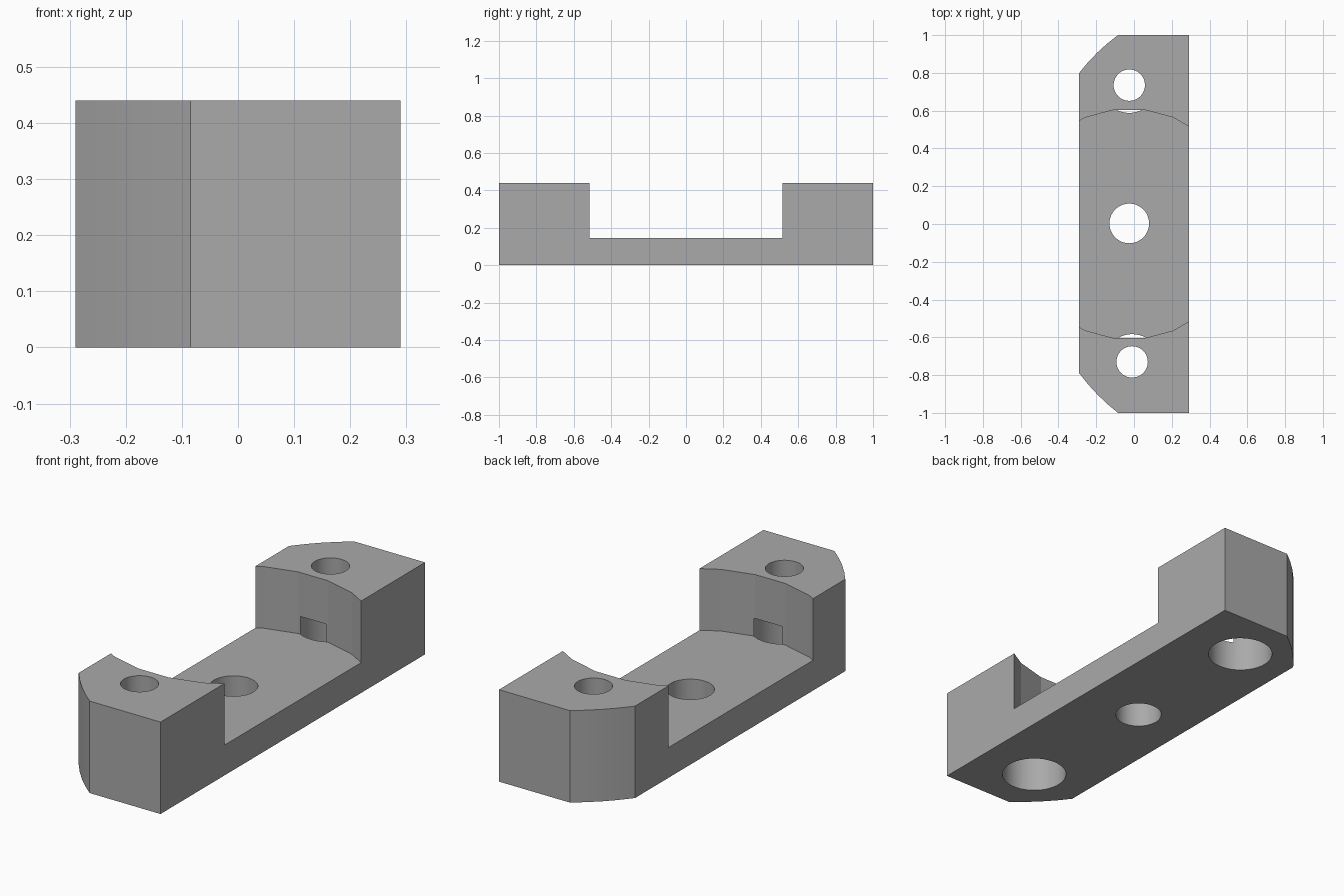
import bpy, math
from mathutils import Vector

cube = bpy.data.objects.get("Cube")
if cube:
    bpy.data.objects.remove(cube, do_unlink=True)

HEIGHT, FLOOR = 0.44, 0.145
HALF_W = 0.29
AXIS_X = -0.025

grey = bpy.data.materials.new("plain grey")
grey.use_nodes = True
colour = (0.4, 0.4, 0.4, 1)
grey.diffuse_color = colour
grey.node_tree.nodes["Principled BSDF"].inputs["Base Color"].default_value = colour


def bowed_edge(a, b, bulge=0.01, steps=4):
    """Points from a to b, bowed outward to the right of travel."""
    a, b = Vector(a), Vector(b)
    d = (b - a).normalized()
    out = Vector((d.y, -d.x))
    return [a.lerp(b, i / steps) + out * bulge * 4 * (i / steps) * (1 - i / steps)
            for i in range(steps + 1)]


def prism(name, outline, height):
    n = len(outline)
    verts = [(p[0], p[1], z) for z in (0, height) for p in outline]
    faces = [list(range(n))[::-1], list(range(n, 2 * n))]
    faces += [[i, (i + 1) % n, n + (i + 1) % n, n + i] for i in range(n)]
    mesh = bpy.data.meshes.new(name)
    mesh.from_pydata(verts, [], faces)
    obj = bpy.data.objects.new(name, mesh)
    bpy.context.collection.objects.link(obj)
    return obj


def drill(body, x, y, radius, z0, z1, sides=48, turn=0):
    """Cut a vertical cylinder out of the body."""
    bpy.ops.mesh.primitive_cylinder_add(vertices=sides, radius=radius, depth=z1 - z0,
                                        location=(x, y, (z0 + z1) / 2),
                                        rotation=(0, 0, turn))
    cutter = bpy.context.object
    cutter.hide_render = True
    mod = body.modifiers.new("cut", 'BOOLEAN')
    mod.object, mod.operation, mod.solver = cutter, 'DIFFERENCE', 'EXACT'
    bpy.context.view_layer.objects.active = body
    bpy.ops.object.modifier_apply(modifier=mod.name)
    bpy.data.objects.remove(cutter, do_unlink=True)


# Block with two bowed corners, outlined counter-clockwise
outline = [(HALF_W, -1), (HALF_W, 1)]
outline += bowed_edge((-0.085, 1), (-HALF_W, 0.8))
outline += bowed_edge((-HALF_W, -0.79), (-0.085, -1))
body = prism("mounting_block", outline, HEIGHT)
body.data.materials.append(grey)

# Round recess between the raised ends
drill(body, AXIS_X, 0, 0.61, FLOOR, 1, sides=24, turn=math.radians(7.5))

# Centre hole, then end holes with wide counterbores underneath
drill(body, AXIS_X, 0.003, 0.105, -0.5, 1)
for x, y in ((AXIS_X, 0.735), (-0.01, -0.73)):
    drill(body, x, y, 0.083, -0.5, 1)
    drill(body, x, y, 0.147, -0.5, 0.23)

# Smooth hole walls, crisp edges elsewhere
bpy.ops.object.select_all(action='DESELECT')
body.select_set(True)
bpy.context.view_layer.objects.active = body
bpy.ops.object.shade_smooth_by_angle(angle=math.radians(10))
